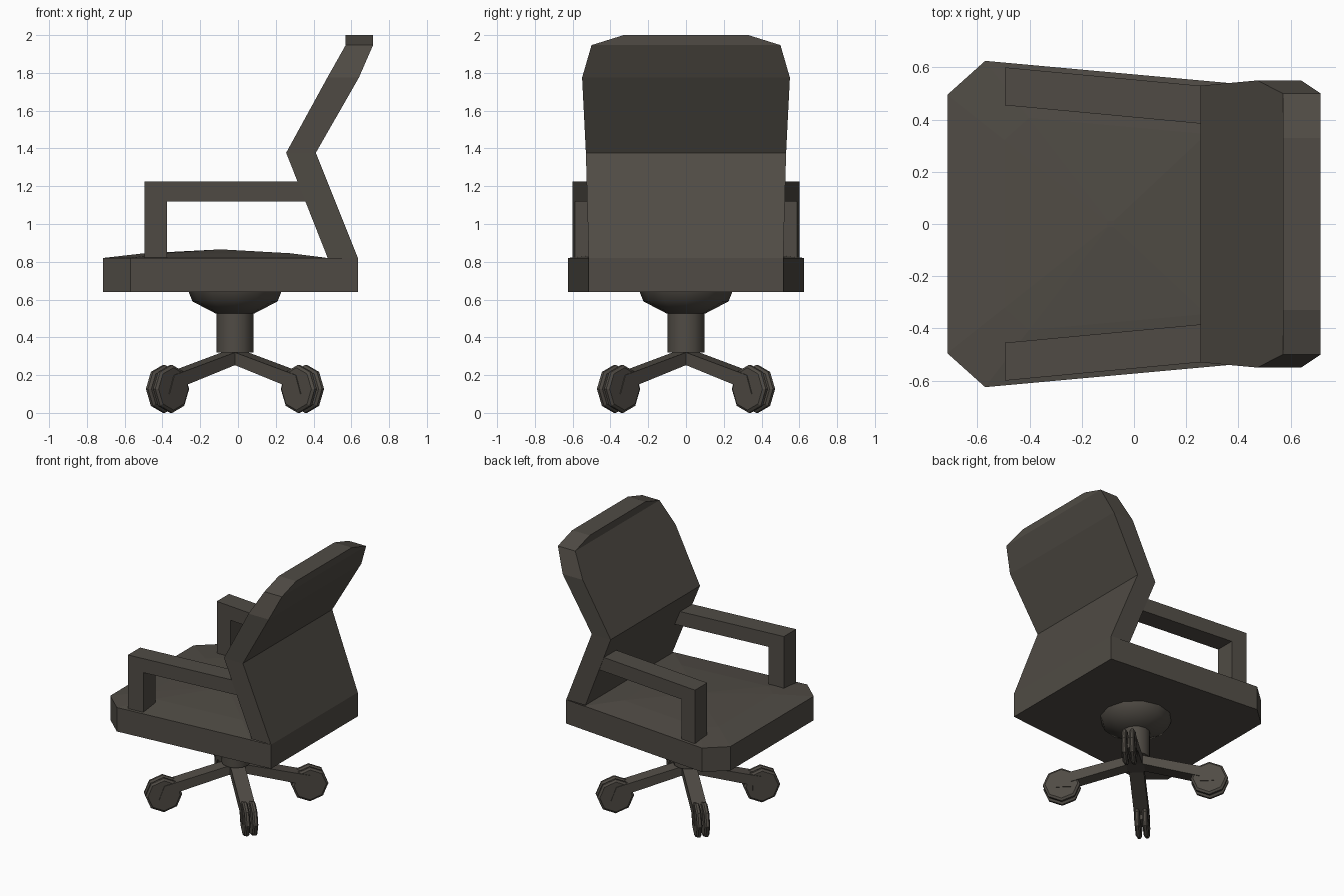
import bpy, bmesh, math
from mathutils import Matrix, Vector

if "Cube" in bpy.data.objects:
    bpy.data.objects.remove(bpy.data.objects["Cube"])

mat = bpy.data.materials.new("dark taupe")
mat.diffuse_color = (0.080, 0.071, 0.059, 1)
mat.use_nodes = True
mat.node_tree.nodes["Principled BSDF"].inputs["Base Color"].default_value = mat.diffuse_color
CX = -0.016  # pedestal axis


def finish(name, bm, matrix=None, smooth=None):
    if matrix:
        bm.transform(matrix)
    bmesh.ops.recalc_face_normals(bm, faces=bm.faces)
    me = bpy.data.meshes.new(name)
    bm.to_mesh(me)
    bm.free()
    me.materials.append(mat)
    ob = bpy.data.objects.new(name, me)
    bpy.context.collection.objects.link(ob)
    if smooth:
        bpy.ops.object.select_all(action='DESELECT')
        ob.select_set(True)
        bpy.context.view_layer.objects.active = ob
        bpy.ops.object.shade_smooth_by_angle(angle=math.radians(smooth))
    return ob


def loft(name, rings, cap0=True, cap1=True, matrix=None, smooth=None):
    """Skin closed rings of equal point count."""
    bm = bmesh.new()
    vs = [[bm.verts.new(p) for p in r] for r in rings]
    n = len(rings[0])
    for a, b in zip(vs, vs[1:]):
        for i in range(n):
            j = (i + 1) % n
            bm.faces.new((a[i], a[j], b[j], b[i]))
    if cap0:
        bm.faces.new(vs[0][::-1])
    if cap1:
        bm.faces.new(vs[-1])
    return finish(name, bm, matrix, smooth)


def turned(name, prof, sides, matrix, smooth=None):
    """Revolve (radius, height) pairs about z."""
    rings = [[(r * math.cos(2 * math.pi * k / sides), r * math.sin(2 * math.pi * k / sides), z)
              for k in range(sides)] for r, z in prof]
    return loft(name, rings, matrix=matrix, smooth=smooth)


# seat: tapered slab with clipped front corners
half = [(-0.715, 0.495), (-0.57, 0.625), (0.475, 0.53), (0.635, 0.515)]
outline = half + [(x, -y) for x, y in reversed(half)]
loft("seat", [[(x, y, z) for x, y in outline] for z in (0.64, 0.82)], cap1=False)

# cushion: shallow dome over the seat
top = half[:3] + [(x, -y) for x, y in reversed(half[:3])]
loft("cushion", [[(-0.09 + (x + 0.09) * s, y * s, z) for x, y in top]
                 for s, z in ((1, 0.82), (0.65, 0.845), (0.02, 0.865))], cap0=False)

# backrest: front x, rear x, height, half width
sections = [(0.475, 0.635, 0.82, 0.515), (0.255, 0.412, 1.377, 0.53), (0.473, 0.64, 1.775, 0.55),
            (0.57, 0.715, 1.947, 0.50), (0.57, 0.715, 2.0, 0.33)]
loft("backrest", [[(f, -w, z), (b, -w, z), (b, w, z), (f, w, z)] for f, b, z, w in sections],
     cap0=False)

# armrests: L-shaped profile, converging towards the back
arm = [(-0.495, 0.81), (-0.375, 0.81), (-0.375, 1.12), (0.37, 1.12), (0.37, 1.225), (-0.495, 1.225)]
for side, s in (("left", 1), ("right", -1)):
    loft("armrest_" + side, [[(x, s * (y0 - 0.094 * (x + 0.495)), z) for x, z in arm]
                             for y0 in (0.455, 0.60)])

# pedestal cup and column
base = Matrix.Translation((CX, 0, 0))
turned("pedestal_cup", [(0.1, 0.525), (0.225, 0.59), (0.245, 0.64)], 12, base, 50)
turned("column", [(0.099, 0.32), (0.099, 0.53)], 12, base, 40)

# four diagonal legs, each with a pair of eight-sided casters
leg = [(0, 0.25), (0.06, 0.25), (0.44, 0.14), (0.44, 0.1), (0.54, 0.1), (0.503, 0.2), (0.05, 0.32), (0, 0.32)]
wheel = [(0.112, -0.018), (0.127, -0.008), (0.127, 0.008), (0.112, 0.018)]
for i in range(4):
    turn = base @ Matrix.Rotation(math.radians(45 + 90 * i), 4, 'Z')
    loft(f"leg_{i + 1}", [[(r, y, z) for r, z in leg] for y in (-0.05, 0.05)], matrix=turn)
    for j, off in enumerate((-0.027, 0.027)):
        turned(f"caster_{i + 1}_{j + 1}", wheel, 8,
               turn @ Matrix.Translation((0.505, off, 0.127)) @ Matrix.Rotation(math.pi / 2, 4, 'X'))
